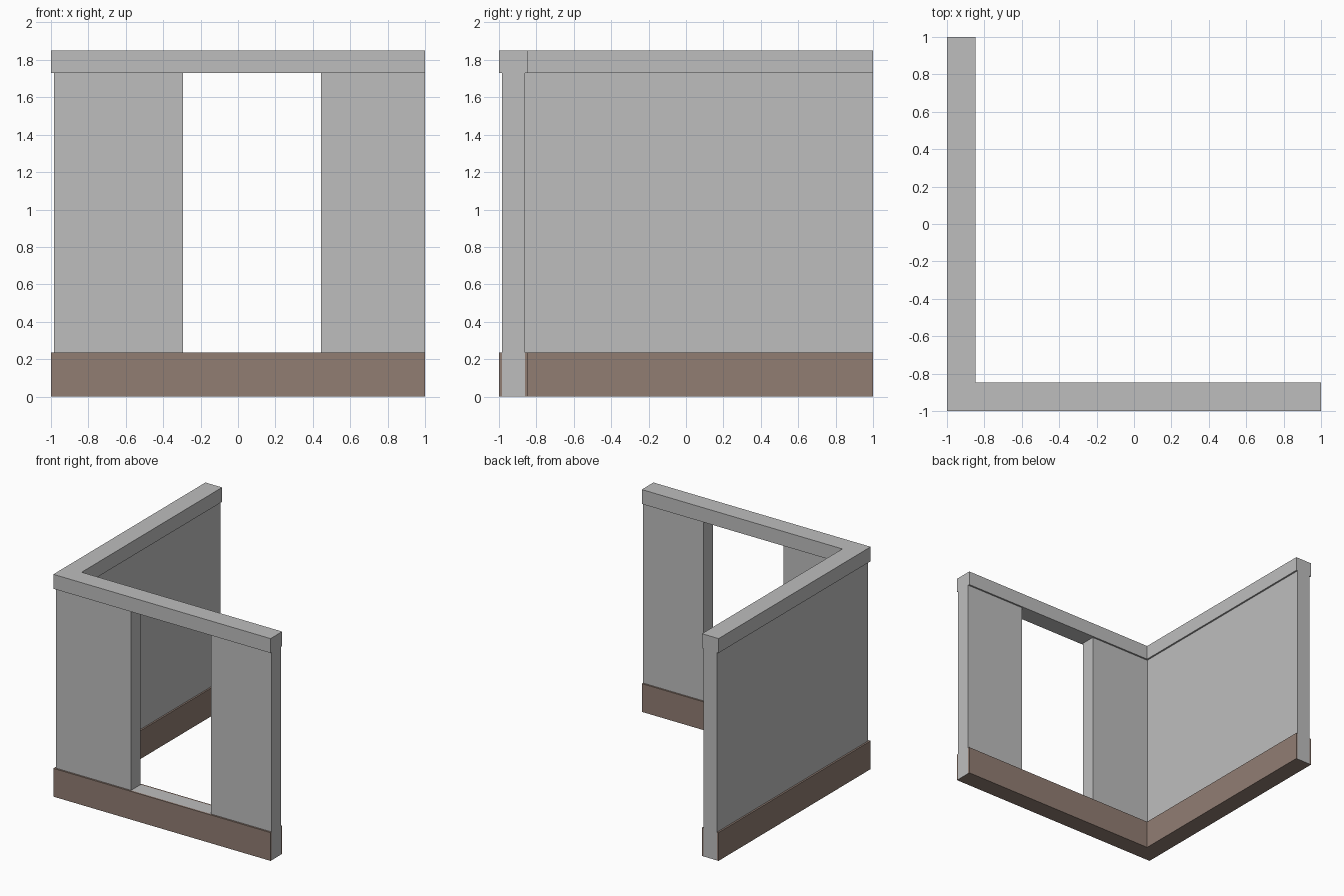
import bpy, bmesh
from mathutils import Vector

if "Cube" in bpy.data.objects:
    bpy.data.objects.remove(bpy.data.objects["Cube"])


def material(name, rgb):
    m = bpy.data.materials.new(name)
    m.diffuse_color = (*rgb, 1.0)
    m.use_nodes = True
    m.node_tree.nodes["Principled BSDF"].inputs["Base Color"].default_value = m.diffuse_color
    return m


plaster = material("grey plaster", (0.515, 0.515, 0.515))
skirt = material("brown skirting", (0.283, 0.205, 0.171))


def extrude(name, points, vec, mats):
    """Extrude a flat outline along vec; faces pointing down use the last material."""
    bm = bmesh.new()
    face = bm.faces.new([bm.verts.new(p) for p in points])
    res = bmesh.ops.extrude_face_region(bm, geom=[face], use_keep_orig=True)
    moved = [g for g in res["geom"] if isinstance(g, bmesh.types.BMVert)]
    bmesh.ops.translate(bm, verts=moved, vec=Vector(vec))
    bmesh.ops.recalc_face_normals(bm, faces=bm.faces[:])
    for f in bm.faces:
        f.material_index = len(mats) - 1 if f.normal.z < -0.9 and f.calc_center_median().z < 0.01 else 0
    me = bpy.data.meshes.new(name)
    bm.to_mesh(me)
    bm.free()
    for m in mats:
        me.materials.append(m)
    ob = bpy.data.objects.new(name, me)
    bpy.context.collection.objects.link(ob)
    return ob


def corner(a, b, z):
    """L-shaped outline between offsets a (outer) and b (inner)."""
    return [(a, a, z), (1, a, z), (1, b, z), (b, b, z), (b, 1, z), (a, 1, z)]


OUT, FACE, INNER, IN = -1.0, -0.985, -0.861, -0.847
BASE, WALL, TOP = 0.235, 1.73, 1.85
D0, D1 = -0.295, 0.443

# front wall with the doorway cut into its outline
outline = [(FACE, 0), (1, 0), (1, WALL), (D1, WALL), (D1, BASE),
           (D0, BASE), (D0, WALL), (FACE, WALL)]
extrude("front_wall", [(x, FACE, z) for x, z in outline],
        (0, INNER - FACE, 0), [plaster, skirt])

# solid left wall
extrude("left_wall", [(FACE, INNER, 0), (INNER, INNER, 0), (INNER, 1, 0), (FACE, 1, 0)],
        (0, 0, WALL), [plaster, skirt])

# skirting boards on both sides of the walls
extrude("outer_skirting", corner(OUT, FACE, 0), (0, 0, BASE), [skirt])
extrude("inner_skirting", corner(INNER, IN, 0), (0, 0, BASE), [skirt])

# capping beam, also the door lintel
extrude("top_beam", corner(OUT, IN, WALL), (0, 0, TOP - WALL), [plaster])
